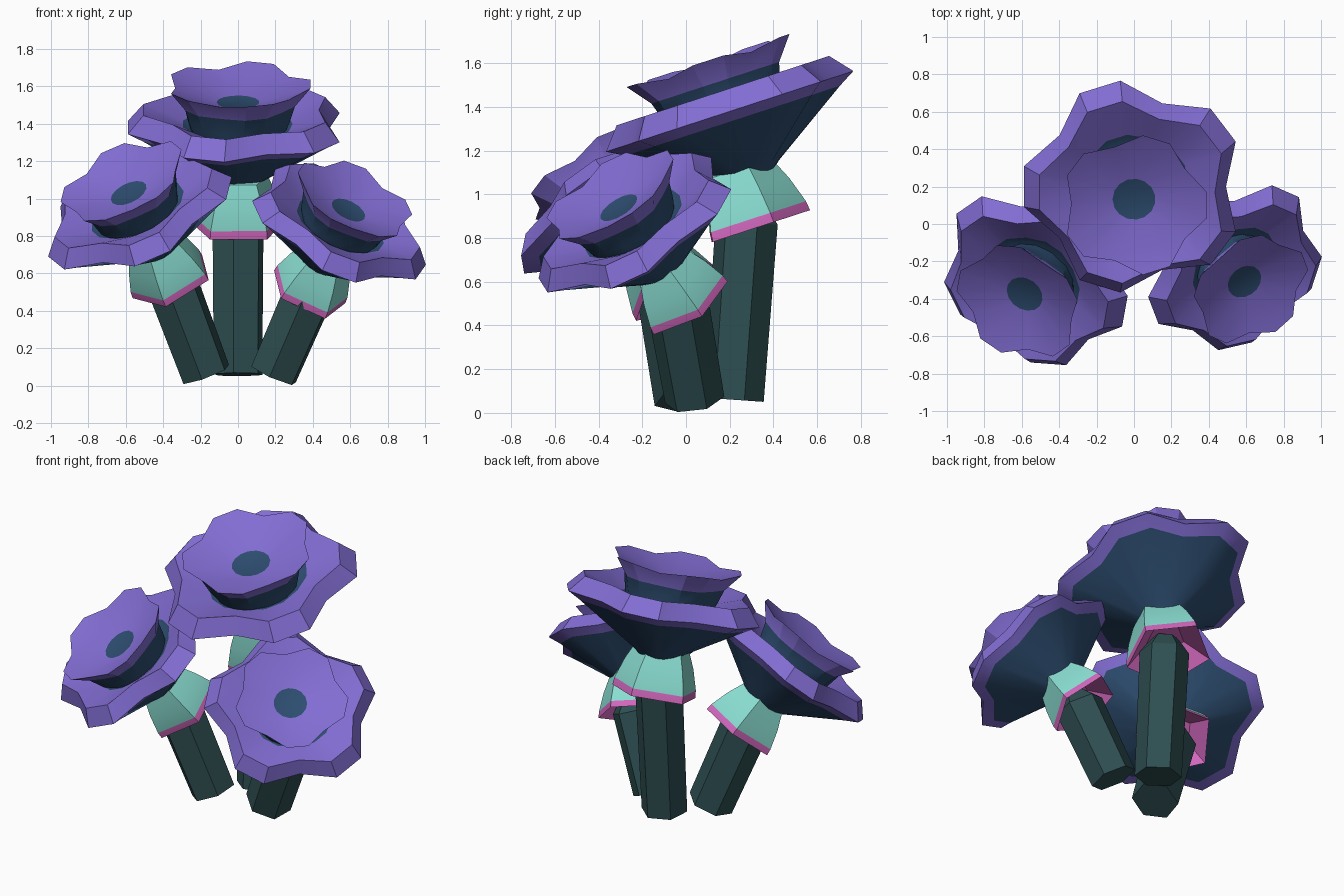
import bpy, bmesh, math
from mathutils import Vector

if "Cube" in bpy.data.objects:
    bpy.data.objects.remove(bpy.data.objects["Cube"])


def material(name, rgb):
    m = bpy.data.materials.new(name)
    lin = [((c / 255 + 0.055) / 1.055) ** 2.4 for c in rgb]
    m.diffuse_color = (*lin, 1)
    m.use_nodes = True
    m.node_tree.nodes["Principled BSDF"].inputs["Base Color"].default_value = m.diffuse_color
    return m


PURPLE = material("petal purple", (130, 109, 211))
NAVY = material("deep navy", (45, 77, 112))
TEAL = material("calyx teal", (138, 222, 210))
PINK = material("calyx pink", (209, 103, 189))
STEM = material("stem dark green", (46, 78, 81))


def frame(axis):
    """Perpendicular frame with its first direction nearest to world x."""
    a = Vector(axis).normalized()
    e1 = (Vector((1, 0, 0)) - a * a.x).normalized()
    return e1, a.cross(e1), a


def loft(name, origin, axis, scale, rings, mats, bands, smooth=None):
    """Rings are lists of (angle, radius, height); bands gives a slot per band, then the end cap."""
    e1, e2, a = frame(axis)
    bm = bmesh.new()
    rows = []
    for ring in rings:
        rows.append([bm.verts.new(Vector(origin) + scale * (
            e1 * r * math.cos(t) + e2 * r * math.sin(t) + a * h)) for t, r, h in ring])
    n = len(rows[0])
    for k in range(len(rows) - 1):
        for i in range(n):
            j = (i + 1) % n
            f = bm.faces.new((rows[k][i], rows[k][j], rows[k + 1][j], rows[k + 1][i]))
            f.material_index = bands[k]
    f = bm.faces.new(rows[0][::-1])
    f.material_index = bands[0]
    f = bm.faces.new(rows[-1])
    f.material_index = bands[-1]
    me = bpy.data.meshes.new(name)
    bm.to_mesh(me)
    bm.free()
    for m in mats:
        me.materials.append(m)
    if smooth:
        me.shade_smooth()
        me.set_sharp_from_angle(angle=math.radians(smooth))
    ob = bpy.data.objects.new(name, me)
    bpy.context.collection.objects.link(ob)
    return ob


def lobed(r, h, phase, wave=0.0, lift=0.0):
    """Five lobes, each with two tip corners and one valley corner."""
    pts = []
    for k in range(5):
        for off, s in ((-11, 1), (11, 1), (36, -1)):
            rr = r if s > 0 else r * (1 - wave)
            pts.append((math.radians(phase + 72 * k + off), rr, h + (lift if s > 0 else -lift)))
    return pts


def polygon(n, r, h, phase=0):
    return [(math.radians(phase + 360 * i / n), r, h) for i in range(n)]


def flower(side, centre, axis, scale, phase, calyx_phase, calyx_shift, stem_base, stem_phase):
    e1, e2, a = frame(axis)
    centre = Vector(centre)
    # outer petal bowl: navy underside cone, purple rim and floor
    outer = [lobed(0.10, -0.32, phase), lobed(0.15, -0.28, phase),
             lobed(0.52, -0.045, phase, 0.17), lobed(0.60, 0.0, phase, 0.18),
             lobed(0.515, 0.10, phase, 0.16), lobed(0.30, 0.02, phase, 0.03),
             lobed(0.25, 0.0, phase)]
    loft(side + "_outer_petals", centre, axis, scale, outer,
         [PURPLE, NAVY], [1, 1, 0, 0, 0, 1, 1], 28)
    # inner petal cup with dark centre disc
    p = phase + 36
    inner = [lobed(0.25, -0.02, p), lobed(0.28, 0.05, p, 0.04), lobed(0.31, 0.145, p, 0.07),
             lobed(0.395, 0.24, p, 0.15, 0.012), lobed(0.115, 0.15, p)]
    loft(side + "_inner_petals", centre - e2 * 0.022 * scale, axis, scale, inner,
         [PURPLE, NAVY], [1, 1, 0, 0, 1], 28)
    # five-sided calyx with pink rim and pink underside
    c = calyx_phase
    seat = centre + Vector(calyx_shift)
    calyx = [polygon(5, 0.12, -0.43, c), polygon(5, 0.26, -0.55, c),
             polygon(5, 0.255, -0.505, c), polygon(5, 0.215, -0.38, c),
             polygon(5, 0.165, -0.27, c), polygon(5, 0.08, -0.24, c)]
    loft(side + "_calyx", seat, axis, scale, calyx, [PINK, TEAL], [0, 0, 1, 1, 1, 1], 40)
    # faceted stem ending inside the calyx
    base = Vector(stem_base)
    d = seat - a * 0.43 * scale - base
    rings = [polygon(6, 0.138, 0, stem_phase),
             polygon(6, 0.145, d.length - 0.09 * scale, stem_phase),
             polygon(6, 0.08, d.length, stem_phase)]
    loft(side + "_stem", base, d, 1, rings, [STEM], [0, 0, 0])


flower("centre", (0.0, 0.20, 1.38), (0, -0.31, 0.95), 1.0, 36, 19, (0, -0.05, -0.01),
       (0, 0.22, 0.06), 20)
flower("left", (-0.534, -0.29, 0.935), (-0.375, -0.50, 0.78), 0.90, 63, 44, (0, 0, 0.01),
       (-0.17, -0.01, 0.06), 20)
flower("right", (0.54, -0.23, 0.85), (0.40, -0.49, 0.78), 0.85, 54, 9, (0.02, 0, 0.01),
       (0.19, 0.04, 0.06), 20)
